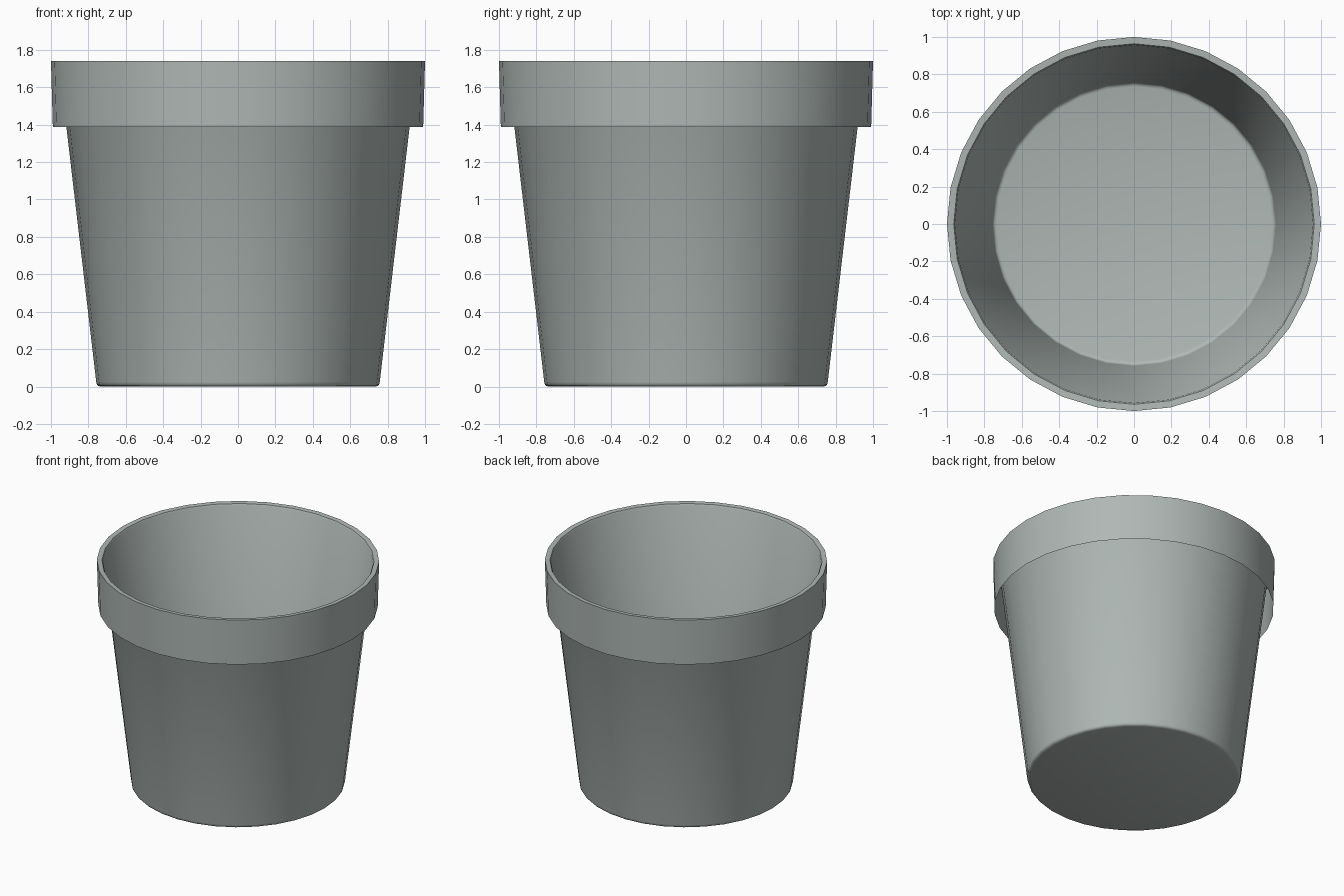
import bpy, bmesh
from math import cos, sin, pi, radians

if "Cube" in bpy.data.objects:
    bpy.data.objects.remove(bpy.data.objects["Cube"])

SIDES = 32
# Thin single-walled pot: base, tapered wall, lip folded outward, hanging rim band
PROFILE = [(0.735, 0.0), (0.748, 0.004), (0.755, 0.012), (0.758, 0.025),
           (0.957, 1.725), (0.964, 1.737), (1.0, 1.74), (0.99, 1.388)]

bm = bmesh.new()
rings = []
for r, z in PROFILE:
    rings.append([bm.verts.new((r * cos(2 * pi * i / SIDES), r * sin(2 * pi * i / SIDES), z))
                  for i in range(SIDES)])

# Walls
for a, b in zip(rings, rings[1:]):
    for i in range(SIDES):
        j = (i + 1) % SIDES
        bm.faces.new((a[i], a[j], b[j], b[i]))
# Floor
bm.faces.new(rings[0][::-1])

mesh = bpy.data.meshes.new("flower_pot")
bm.to_mesh(mesh)
bm.free()
pot = bpy.data.objects.new("flower_pot", mesh)
bpy.context.collection.objects.link(pot)

# Dark green-grey plastic
plastic = bpy.data.materials.new("grey_plastic")
plastic.diffuse_color = (0.43, 0.48, 0.46, 1.0)
plastic.use_nodes = True
plastic.node_tree.nodes["Principled BSDF"].inputs["Base Color"].default_value = plastic.diffuse_color
mesh.materials.append(plastic)

# Smooth round walls and base edge, crisp lip
bpy.context.view_layer.objects.active = pot
pot.select_set(True)
bpy.ops.object.shade_smooth_by_angle(angle=radians(50))
